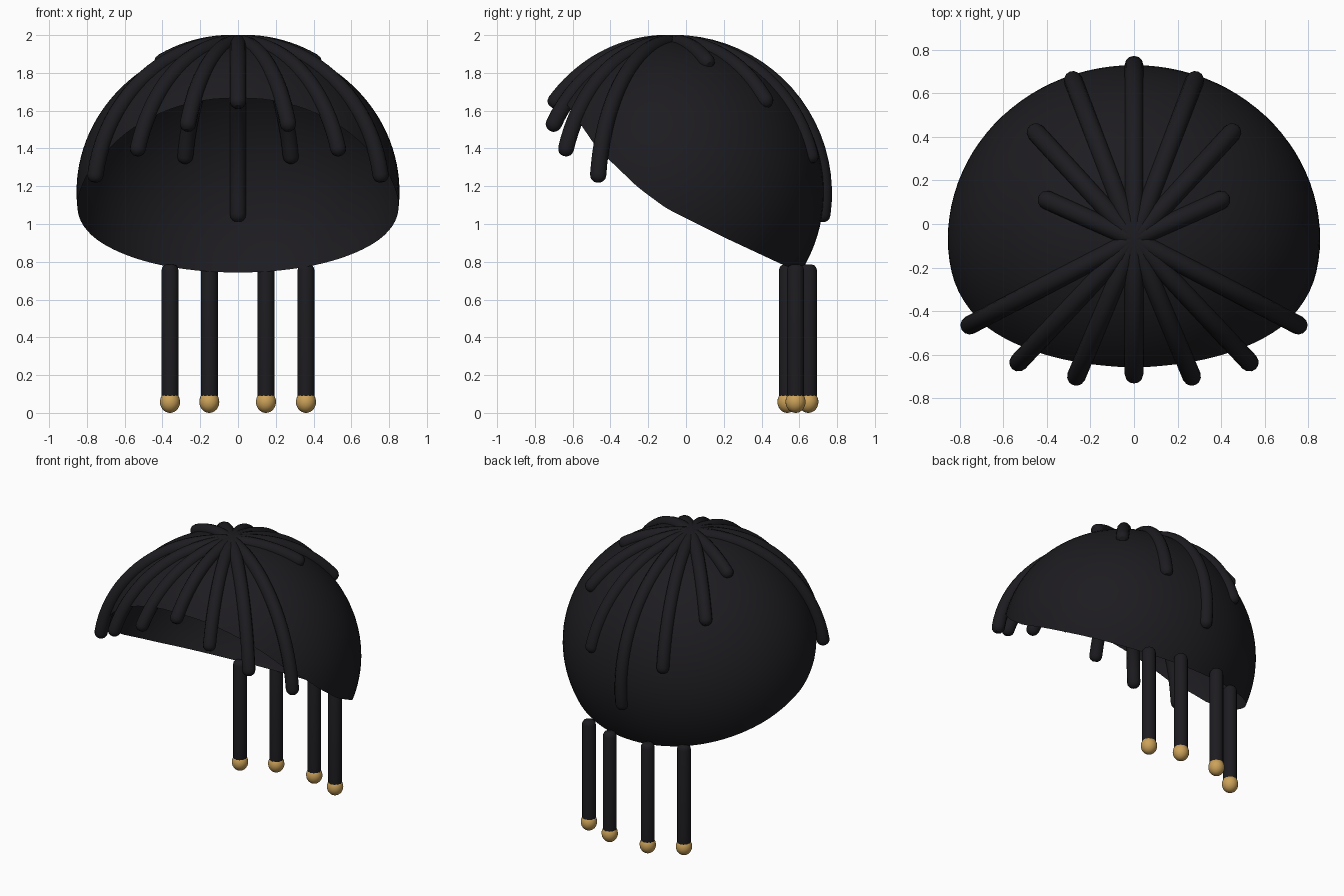
import bpy, bmesh, math
from mathutils import Vector

if "Cube" in bpy.data.objects:
    bpy.data.objects.remove(bpy.data.objects["Cube"])

CY, CZ = -0.07, 1.17            # centre of the cap ellipsoid
A, B_BACK, B_FRONT, C = 0.855, 0.80, 0.75, 0.80


def material(name, color):
    m = bpy.data.materials.new(name)
    m.diffuse_color = color
    m.use_nodes = True
    m.node_tree.nodes["Principled BSDF"].inputs["Base Color"].default_value = m.diffuse_color
    return m


HAIR = material("hair_black", (0.012, 0.011, 0.014, 1))
GOLD = material("bead_gold", (0.60, 0.36, 0.10, 1))


def to_world(d):
    b = B_BACK if d.y > 0 else B_FRONT
    return Vector((d.x * A, CY + d.y * b, CZ + d.z * C))


def to_unit(p):
    b = B_BACK if p[1] > CY else B_FRONT
    return Vector((p[0] / A, (p[1] - CY) / b, (p[2] - CZ) / C))


# Hairline height as a function of depth
RIM = [(-0.70, 1.70), (-0.65, 1.66), (-0.58, 1.56), (-0.47, 1.40), (-0.25, 1.19),
       (-0.1, 1.08), (0.2, 0.93), (0.5, 0.79), (0.75, 0.68)]


def rim_z(y):
    for (y0, z0), (y1, z1) in zip(RIM, RIM[1:]):
        if y <= y1:
            return z0 + (z1 - z0) * (y - y0) / (y1 - y0)
    return RIM[-1][1]


def on_cap(az, th):
    return to_world(Vector((math.sin(th) * math.cos(az), math.sin(th) * math.sin(az), math.cos(th))))


def rim_angle(az):
    lo, hi = 0.3, 2.6
    for _ in range(30):
        mid = (lo + hi) / 2
        p = on_cap(az, mid)
        if p.z > rim_z(p.y):
            lo = mid
        else:
            hi = mid
    return lo


def finish(name, bm, mat):
    me = bpy.data.meshes.new(name)
    bm.to_mesh(me)
    bm.free()
    for f in me.polygons:
        f.use_smooth = True
    me.materials.append(mat)
    ob = bpy.data.objects.new(name, me)
    bpy.context.collection.objects.link(ob)
    return ob


# Hair cap: open ellipsoid shell trimmed along the hairline
N, M = 96, 32
bm = bmesh.new()
pole = bm.verts.new(on_cap(0, 0))
cols = []
for i in range(N):
    az = 2 * math.pi * i / N
    end = rim_angle(az)
    cols.append([pole] + [bm.verts.new(on_cap(az, end * j / M)) for j in range(1, M + 1)])
for i in range(N):
    a, b = cols[i], cols[(i + 1) % N]
    bm.faces.new((pole, a[1], b[1]))
    for j in range(1, M):
        bm.faces.new((a[j], a[j + 1], b[j + 1], b[j]))
finish("hair_cap", bm, HAIR)


def tube(name, points, radii):
    cu = bpy.data.curves.new(name, 'CURVE')
    cu.dimensions = '3D'
    cu.bevel_depth = 1.0
    cu.bevel_resolution = 4
    cu.use_fill_caps = True
    s = cu.splines.new('POLY')
    s.points.add(len(points) - 1)
    for sp, p, r in zip(s.points, points, radii):
        sp.co = (*p, 1)
        sp.radius = r
    s.use_smooth = True
    cu.materials.append(HAIR)
    ob = bpy.data.objects.new(name, cu)
    bpy.context.collection.objects.link(ob)


def strand(name, end, r=0.043, steps=20):
    """Lock of hair sweeping from the crown to its end over the cap."""
    e = to_unit(end)
    theta = math.acos(e.normalized().z)
    az = math.atan2(e.y, e.x)
    pts = []
    for k in range(steps + 1):
        t = k / steps
        th = theta * t
        d = Vector((math.sin(th) * math.cos(az), math.sin(th) * math.sin(az), math.cos(th)))
        pts.append(to_world(d * (0.985 + (e.length - 0.985) * t)))
    # rounded tip
    step = (pts[-1] - pts[-2]).normalized()
    tip = pts[-1].copy()
    radii = [r] * len(pts)
    for f, g in ((0.4, 0.92), (0.7, 0.71), (0.9, 0.4)):
        pts.append(tip + step * r * f)
        radii.append(r * g)
    tube(name, pts, radii)


# Locks on the front and back, mirrored left and right
ENDS = {
    "front": [(0, -0.69, 1.65), (0.265, -0.70, 1.53), (0.53, -0.635, 1.40), (0.755, -0.465, 1.26)],
    "back": [(0, 0.722, 1.05), (0.28, 0.66, 1.36), (0.45, 0.42, 1.655), (0.40, 0.11, 1.86)],
}
for side, ends in ENDS.items():
    for i, (x, y, z) in enumerate(ends):
        for s in ((1,) if x == 0 else (1, -1)):
            strand(f"{side}_lock_{i}_{'right' if s > 0 else 'left'}", (s * x, y, z))

# Hanging braids with gold beads
for i, (x, y) in enumerate([(-0.36, 0.537), (-0.152, 0.648), (0.148, 0.648), (0.36, 0.58)]):
    zs = [0.06, 0.755, 0.77, 0.78, 0.786]
    tube(f"braid_{i}", [(x, y, z) for z in zs], [0.045, 0.045, 0.041, 0.033, 0.018])
    bm = bmesh.new()
    bmesh.ops.create_uvsphere(bm, u_segments=24, v_segments=16, radius=0.053)
    bmesh.ops.scale(bm, vec=(1, 1, 1.1), verts=bm.verts)
    bmesh.ops.translate(bm, vec=(x, y, 0.0583), verts=bm.verts)
    finish(f"braid_bead_{i}", bm, GOLD)
